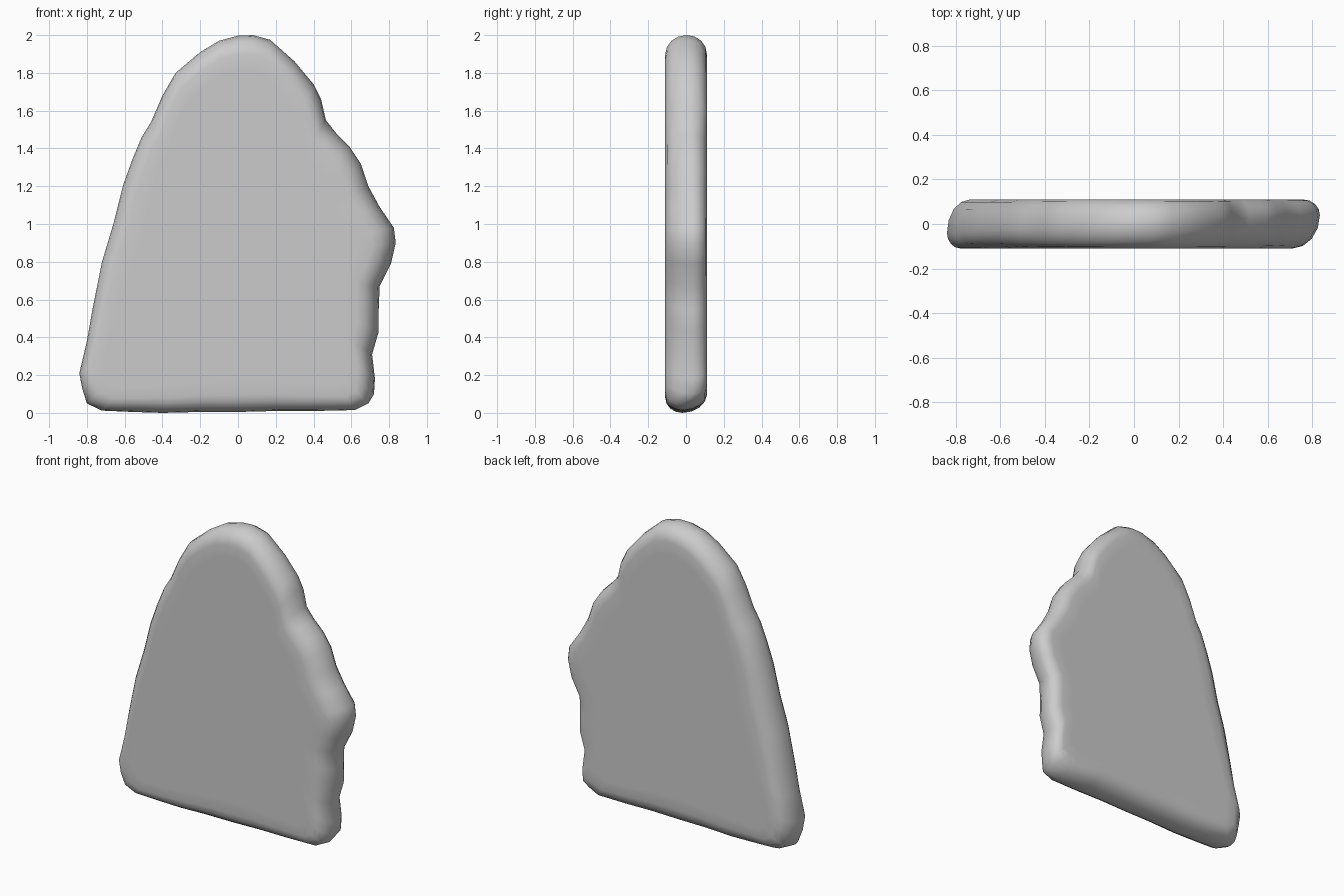
import bpy, bmesh, math
from mathutils import Vector

if "Cube" in bpy.data.objects:
    bpy.data.objects.remove(bpy.data.objects["Cube"])

# Slab outline (x, z), clockwise from the bottom left
OUTLINE = [(-0.72, 0.012), (-0.80, 0.05), (-0.825, 0.13), (-0.84, 0.21), (-0.80, 0.38), (-0.77, 0.55),
           (-0.72, 0.80), (-0.66, 1.00), (-0.61, 1.20), (-0.56, 1.34), (-0.51, 1.46), (-0.46, 1.54),
           (-0.40, 1.68), (-0.33, 1.80), (-0.20, 1.91), (-0.10, 1.97), (0.0, 1.997), (0.08, 2.0),
           (0.17, 1.975), (0.30, 1.86), (0.40, 1.74), (0.44, 1.66), (0.465, 1.55), (0.52, 1.48),
           (0.59, 1.41), (0.65, 1.32), (0.69, 1.20), (0.75, 1.09), (0.825, 0.98), (0.835, 0.90),
           (0.81, 0.79), (0.75, 0.67), (0.745, 0.55), (0.745, 0.43), (0.71, 0.31), (0.725, 0.18),
           (0.72, 0.10), (0.69, 0.05), (0.62, 0.015), (0.40, 0.01), (0.20, 0.01), (0.0, 0.005),
           (-0.20, 0.005), (-0.40, 0.0), (-0.56, 0.005)]
HALF = 0.11
CENTRE = Vector((0, 0.8))


def rim_point(x, z, angle, extra=0.0):
    """Point on the rounded rim; the rim leans forward at left, back at right."""
    lean = max(-1, min(1, x / 0.8))
    side = -1 if angle < 0 else 1
    mid = 0.04 * lean
    inset = 0.10 - side * 0.025 * lean
    if z < 0.06:
        inset, mid = (0.09 if side < 0 else 0.11), -0.02
    p = Vector((x, z))
    d = inset * (1 - math.cos(angle)) + extra
    p += (CENTRE - p).normalized() * d
    y = mid + (side * HALF - mid) * abs(math.sin(angle))
    return p.x, y, p.y


# Rings run from the front face round the edge to the back face
q = math.pi / 2
rings = [(-q, 0.08)] + [(q * k / 4, 0) for k in range(-4, 5)] + [(q, 0.08)]
bm = bmesh.new()
loops = [[bm.verts.new(rim_point(x, z, a, e)) for x, z in OUTLINE] for a, e in rings]
n = len(OUTLINE)
for r0, r1 in zip(loops, loops[1:]):
    for i in range(n):
        j = (i + 1) % n
        bm.faces.new((r0[i], r0[j], r1[j], r1[i]))

# Flat front and back faces
bm.faces.new(loops[0])
bm.faces.new(loops[-1])
bmesh.ops.recalc_face_normals(bm, faces=bm.faces)
for f in bm.faces:
    f.smooth = True

mesh = bpy.data.meshes.new("stone_slab")
bm.to_mesh(mesh)
bm.free()
slab = bpy.data.objects.new("stone_slab", mesh)
bpy.context.collection.objects.link(slab)
